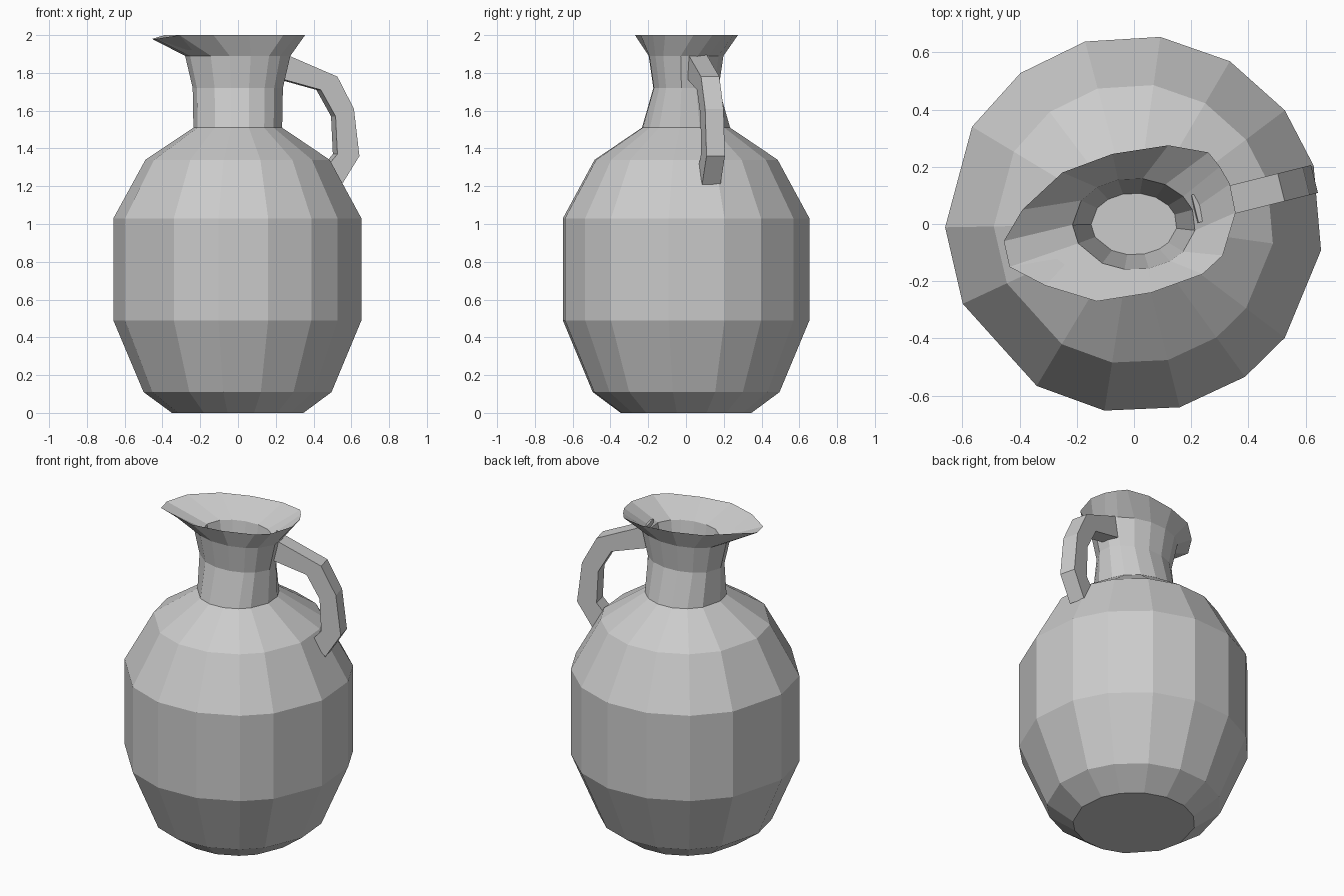
import bpy
import bmesh
from math import cos, sin, radians

default_cube = bpy.data.objects.get("Cube")
if default_cube:
    bpy.data.objects.remove(default_cube, do_unlink=True)

# One plain clay colour
clay = bpy.data.materials.new("grey_clay")
clay.use_nodes = True
clay_colour = (0.6, 0.6, 0.6, 1)
clay.diffuse_color = clay_colour
clay.node_tree.nodes["Principled BSDF"].inputs["Base Color"].default_value = clay_colour

# Slightly uneven hand-made facets, shared by body and neck
FACET_ANGLES = [82, 105, 127, 149, 181, 205, 239, 261, 284, 306, 323, 352, 378, 397, 419.5]


def facet_ring(radius_x, radius_y, height):
    """Faceted oval loop of points at one height."""
    return [(radius_x * cos(radians(angle)), radius_y * sin(radians(angle)), height)
            for angle in FACET_ANGLES]


def loft(name, loops, cap_start, cap_end):
    """Skin a sequence of equal point loops into a flat-shaded object."""
    bm = bmesh.new()
    rings = [[bm.verts.new(point) for point in loop] for loop in loops]
    for lower, upper in zip(rings, rings[1:]):
        count = len(lower)
        for i in range(count):
            following = (i + 1) % count
            bm.faces.new((lower[i], lower[following], upper[following], upper[i]))
    if cap_start:
        bm.faces.new(list(reversed(rings[0])))
    if cap_end:
        bm.faces.new(rings[-1])
    bmesh.ops.recalc_face_normals(bm, faces=bm.faces)
    mesh = bpy.data.meshes.new(name)
    bm.to_mesh(mesh)
    bm.free()
    mesh.materials.append(clay)
    part = bpy.data.objects.new(name, mesh)
    bpy.context.collection.objects.link(part)
    return part


# Round belly of the jug: (radius, height)
body_profile = [(0.35, 0), (0.5, 0.11), (0.66, 0.49), (0.66, 1.03), (0.49, 1.34), (0.236, 1.51)]
loft("jug_body", [facet_ring(radius, radius, height) for radius, height in body_profile],
     cap_start=True, cap_end=True)

# Flared rim drawn out into a pouring lip, which dips a little
rim_outline = [(0.12, 0.275), (-0.075, 0.245), (-0.25, 0.18), (-0.39, 0.05), (-0.455, -0.06),
               (-0.435, -0.15), (-0.31, -0.215), (-0.13, -0.27), (0.06, -0.24), (0.24, -0.175),
               (0.31, -0.11), (0.355, 0.04), (0.335, 0.14), (0.3, 0.2), (0.26, 0.25)]
rim = [(x, y, 1.98 if x < -0.4 else 2) for x, y in rim_outline]

# Neck: outer wall up to the rim, then down the throat to its floor
neck_loops = [
    facet_ring(0.236, 0.236, 1.51),
    facet_ring(0.24, 0.175, 1.72),
    facet_ring(0.28, 0.2, 1.89),
    rim,
    facet_ring(0.215, 0.16, 1.88),
    facet_ring(0.15, 0.108, 1.55),
]
loft("neck_and_spout", neck_loops, cap_start=False, cap_end=True)

# Handle: rectangular strap swept in a vertical plane turned from the side axis
HANDLE_TURN = radians(14)
HALF_WIDTH = 0.05
outer_edge = [(0.22, 1.91), (0.53, 1.78), (0.62, 1.61), (0.65, 1.36), (0.555, 1.21)]
inner_edge = [(0.2, 1.775), (0.44, 1.71), (0.52, 1.57), (0.53, 1.37), (0.47, 1.3)]


def handle_point(reach, side, height):
    """Turn a point of the handle plane around the jug axis."""
    return (reach * cos(HANDLE_TURN) - side * sin(HANDLE_TURN),
            reach * sin(HANDLE_TURN) + side * cos(HANDLE_TURN), height)


handle_loops = []
for (outer, outer_z), (inner, inner_z) in zip(outer_edge, inner_edge):
    handle_loops.append([
        handle_point(outer, -HALF_WIDTH, outer_z),
        handle_point(outer, HALF_WIDTH, outer_z),
        handle_point(inner, HALF_WIDTH, inner_z),
        handle_point(inner, -HALF_WIDTH, inner_z),
    ])
loft("handle", handle_loops, cap_start=True, cap_end=True)
